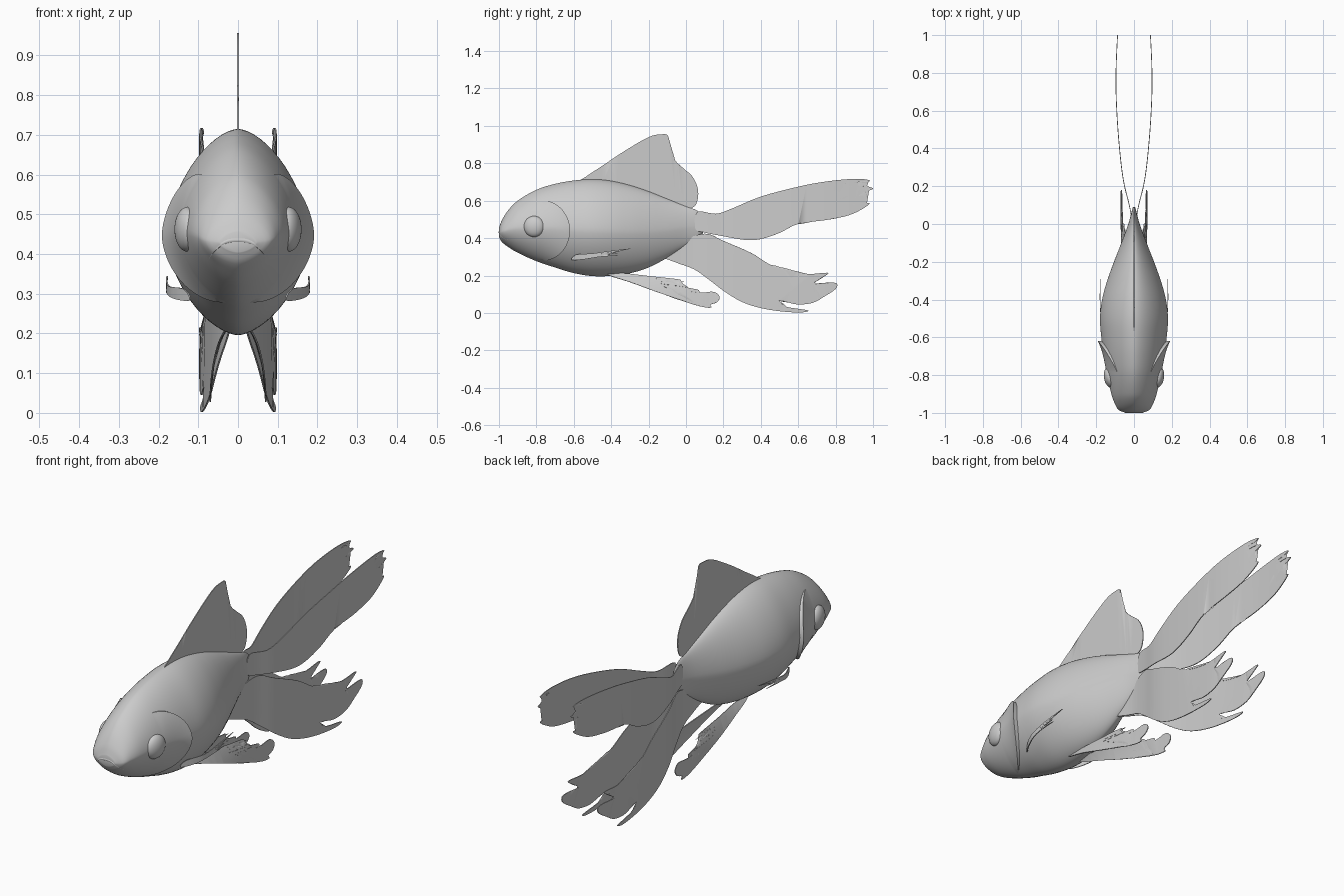
import bpy, bmesh, math

if "Cube" in bpy.data.objects:
    bpy.data.objects.remove(bpy.data.objects["Cube"])

mat = bpy.data.materials.new("plain grey")
mat.diffuse_color = (0.6, 0.6, 0.6, 1)
mat.use_nodes = True
mat.node_tree.nodes["Principled BSDF"].inputs["Base Color"].default_value = mat.diffuse_color

# body stations: y, top z, bottom z, half width
BODY = [(-1, .455, .405, .045), (-.985, .495, .38, .08), (-.95, .55, .352, .102),
        (-.9, .60, .322, .12), (-.8, .658, .277, .142), (-.7, .69, .243, .16),
        (-.6, .708, .213, .173), (-.5, .715, .197, .18), (-.4, .706, .198, .169),
        (-.3, .683, .212, .142), (-.2, .65, .243, .106), (-.1, .61, .295, .067),
        (0, .57, .358, .03), (.06, .548, .39, .014), (.09, .52, .425, .006)]


def sample(tab, y):
    """Smooth (cubic) lookup in a table keyed by its first column."""
    y = min(max(y, tab[0][0]), tab[-1][0])
    i = max(k for k in range(len(tab) - 1) if tab[k][0] <= y)
    p, q = tab[i], tab[i + 1]
    o, r = tab[max(i - 1, 0)], tab[min(i + 2, len(tab) - 1)]
    h = q[0] - p[0]
    t = (y - p[0]) / h
    out = []
    for c in range(1, len(p)):
        m0 = (q[c] - o[c]) / (q[0] - o[0]) * h
        m1 = (r[c] - p[c]) / (r[0] - p[0]) * h
        out.append((2*t**3 - 3*t*t + 1) * p[c] + (t**3 - 2*t*t + t) * m0
                   + (3*t*t - 2*t**3) * q[c] + (t**3 - t*t) * m1)
    return out


P = 1.65  # cross-section roundness (2 = ellipse)


def half_x(y, z):
    top, bot, w = sample(BODY, y)
    zc = bot + .47 * (top - bot)
    t = (z - zc) / (top - zc) if z > zc else (zc - z) / (zc - bot)
    return w * max(0, 1 - min(t, 1) ** P) ** (1 / P)


def finish(name, bm, thick=0, angle=40):
    bmesh.ops.recalc_face_normals(bm, faces=bm.faces)
    me = bpy.data.meshes.new(name)
    bm.to_mesh(me)
    bm.free()
    ob = bpy.data.objects.new(name, me)
    bpy.context.collection.objects.link(ob)
    me.materials.append(mat)
    bpy.context.view_layer.objects.active = ob
    if thick:
        mod = ob.modifiers.new("thickness", 'SOLIDIFY')
        mod.thickness, mod.offset = thick, 0
        bpy.ops.object.modifier_apply(modifier=mod.name)
    for f in ob.data.polygons:
        f.use_smooth = True
    ob.data.set_sharp_from_angle(angle=math.radians(angle))
    return ob


def loft(bm, rings, closed=True):
    vs = [[bm.verts.new(p) for p in r] for r in rings]
    n = len(vs[0])
    for a, b in zip(vs, vs[1:]):
        for j in range(n if closed else n - 1):
            k = (j + 1) % n
            bm.faces.new((a[j], a[k], b[k], b[j]))
    return vs


def power(v, e):
    return math.copysign(abs(v) ** e, v)


# body
rings = []
for i in range(61):
    y = -1 + 1.09 * (i / 60) ** 1.6
    top, bot, w = sample(BODY, y)
    zc = bot + .47 * (top - bot)
    ring = []
    for j in range(64):
        a = 2 * math.pi * j / 64
        s = power(math.sin(a), 2 / P)
        ring.append((w * power(math.cos(a), 2 / P), y,
                     zc + s * ((top - zc) if s > 0 else (zc - bot))))
    rings.append(ring)
bm = bmesh.new()
vs = loft(bm, rings)
bm.faces.new(vs[0])
bm.faces.new(vs[-1])
finish("body", bm, angle=75)


# upper lip: an arched tube lying on the snout
def snout_y(x, z):
    lo, hi = -1, -.6
    for _ in range(30):
        m = (lo + hi) / 2
        lo, hi = (lo, m) if half_x(m, z) >= x else (m, hi)
    return hi


rings = []
for i in range(33):
    u = i / 16 - 1
    x, z = .077 * u, .435 - .05 * abs(u) ** 2.6
    y = snout_y(abs(x), z) + .006
    r = .0075 * (1 - .7 * u ** 4)
    rings.append([(x, y + r * math.cos(a), z + r * math.sin(a))
                  for a in [k * math.pi / 5 for k in range(10)]])
bm = bmesh.new()
vs = loft(bm, rings)
bm.faces.new(vs[0])
bm.faces.new(vs[-1])
finish("upper_lip", bm)


def curve_outline(pts, n=4):
    """Rounded closed outline through the points."""
    out = []
    for i in range(len(pts)):
        a, b, c, d = [pts[(i + k) % len(pts)] for k in (-1, 0, 1, 2)]
        for k in range(n):
            t = k / n
            out.append([.5 * (2*b[m] + (c[m] - a[m]) * t
                              + (2*a[m] - 5*b[m] + 4*c[m] - d[m]) * t*t
                              + (3*b[m] - a[m] - 3*c[m] + d[m]) * t**3) for m in (0, 1)])
    return out


def fin(name, pts, bend, side=1, n=4):
    """Sheet cut from a side outline (y, z), bent sideways by x = bend(y, z)."""
    bm = bmesh.new()
    f = bm.faces.new([bm.verts.new((0, y, z)) for y, z in curve_outline(pts, n)])
    bmesh.ops.triangulate(bm, faces=[f])
    for i in range(-16, 25):
        bmesh.ops.bisect_plane(bm, geom=bm.verts[:] + bm.edges[:] + bm.faces[:],
                               plane_co=(0, i * .04 + .003, 0), plane_no=(0, 1, 0))
    for v in bm.verts:
        v.co.z = max(v.co.z, 0)
        v.co.x = side * bend(v.co.y, v.co.z)
    return finish(name, bm, .004)


# dorsal fin
fin("dorsal_fin", [(-.57, .69), (-.54, .725), (-.45, .785), (-.33, .865), (-.2, .94),
                   (-.13, .955), (-.096, .948), (-.097, .9), (-.08, .845), (-.03, .785),
                   (.03, .735), (.062, .67), (.062, .605), (.035, .563), (-.05, .56),
                   (-.3, .65)], lambda y, z: 0)

UPPER_TAIL = [(.06, .54), (.16, .53), (.25, .56), (.4, .622), (.6, .675), (.75, .703),
              (.9, .717), (.98, .71), (.96, .698), (.88, .695), (.84, .685), (.88, .674),
              (.95, .677), (1, .666), (.96, .648), (.88, .63), (.82, .612), (.79, .592),
              (.82, .575), (.9, .578), (.98, .588), (.95, .56), (.87, .522), (.75, .497),
              (.6, .476), (.5, .428), (.4, .395), (.32, .39), (.2, .41), (.1, .43),
              (.05, .45)]
LOWER_TAIL = [(-.13, .31), (-.03, .38), (.1, .424), (.2, .385), (.35, .32), (.45, .258),
              (.55, .222), (.65, .208), (.755, .215), (.74, .198), (.68, .18), (.665, .164),
              (.7, .154), (.76, .162), (.805, .158), (.8, .128), (.74, .088), (.68, .055),
              (.6, .045), (.53, .06), (.475, .066), (.49, .044), (.56, .028), (.655, .013),
              (.6, .002), (.45, .016), (.32, .05), (.22, .105), (.12, .18), (.04, .235),
              (-.06, .272)]
TAIL_X = [(-.15, .004), (0, .008), (.1, .025), (.2, .05), (.3, .066), (.5, .085),
          (.7, .095), (.85, .094), (1, .087)]
PELVIC = [(-.42, .205), (-.3, .165), (-.15, .11), (0, .06), (.08, .034), (.135, .028),
          (.13, .044), (.165, .057), (.18, .085), (.15, .113), (.08, .108), (0, .118),
          (-.12, .14), (-.06, .133), (.07, .122), (-.03, .142), (-.15, .158),
          (-.01, .148), (-.15, .17), (0, .165), (-.16, .182), (-.03, .178),
          (-.2, .197), (-.34, .212)]
PECTORAL = [(-.61, .283), (-.585, .312), (-.5, .318), (-.42, .33), (-.29, .345),
            (-.39, .325), (-.46, .315), (-.36, .32), (-.44, .309), (-.355, .307),
            (-.46, .3), (-.54, .287)]
PEC_X = [(-.62, .115), (-.56, .15), (-.5, .172), (-.42, .179), (-.28, .178)]


def pelvic_x(y, z):
    return .012 + .058 * math.sqrt(max(0, 1 - max(0, (z - .02) / .2) ** 2))


# paired parts, mirrored left and right
for side, tag in ((1, "right"), (-1, "left")):
    fin("upper_tail_" + tag, UPPER_TAIL, lambda y, z: sample(TAIL_X, y)[0], side)
    fin("lower_tail_" + tag, LOWER_TAIL, lambda y, z: sample(TAIL_X, y)[0], side)
    fin("pelvic_fin_" + tag, PELVIC, pelvic_x, side, 3)
    fin("pectoral_fin_" + tag, PECTORAL, lambda y, z: sample(PEC_X, y)[0], side, 3)

    # gill cover: a patch of the body surface that flares towards the back
    rows = []
    for i in range(1, 15):
        r = min(i, 13) / 13
        row = []
        for j in range(33):
            a = math.radians(-95 + 190 * j / 32)
            y, z = -.77 + .15 * r * math.cos(a), .44 + .162 * r * math.sin(a)
            lift = .001 + .02 * r ** 3 * max(0, math.cos(a)) ** .7
            row.append((side * (half_x(y, z) + (lift if i < 14 else -.01)), y, z))
        rows.append(row)
    bm = bmesh.new()
    loft(bm, rows, closed=False)
    finish("gill_cover_" + tag, bm)
    # normals of the open patch must point away from the body
    me = bpy.context.view_layer.objects.active.data
    if sum(f.normal.x for f in me.polygons) * side < 0:
        me.flip_normals()

    # eye
    bm = bmesh.new()
    bmesh.ops.create_uvsphere(bm, u_segments=32, v_segments=20, radius=1)
    for v in bm.verts:
        v.co = (side * (.128 + .032 * v.co.x), -.812 + .054 * v.co.y + .012 * v.co.x,
                .462 + .056 * v.co.z)
    finish("eye_" + tag, bm)
